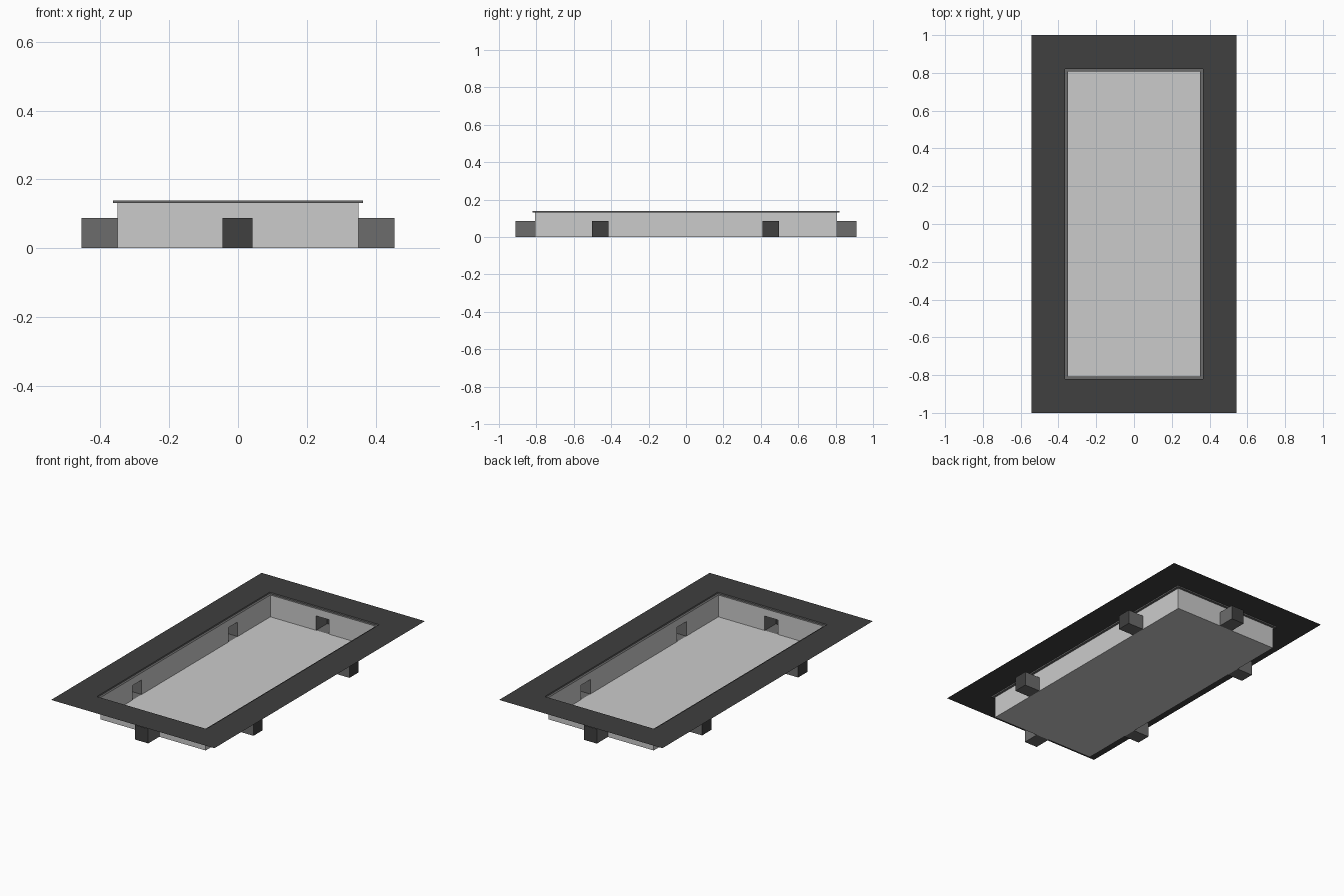
import bpy
import bmesh
from mathutils import Matrix, Vector

if "Cube" in bpy.data.objects:
    bpy.data.objects.remove(bpy.data.objects["Cube"])

X, Y = 0.35, 0.807          # tray half sizes
Z_LEDGE, Z_TOP = 0.131, 0.139
STEP = 0.014                # ledge width around the tray
BOX, DEPTH = 0.087, 0.105   # side box section and depth
OUT_X, OUT_Y = 0.543, 1.0   # surround half sizes


def paint(name, value):
    m = bpy.data.materials.new(name)
    m.diffuse_color = (value, value, value, 1)
    m.use_nodes = True
    m.node_tree.nodes["Principled BSDF"].inputs["Base Color"].default_value = m.diffuse_color
    return m


black = paint("black", 0.05)
charcoal = paint("charcoal", 0.15)


def build(name, polys, mats=()):
    """polys: list of (points, material index)"""
    bm = bmesh.new()
    for pts, mi in polys:
        f = bm.faces.new([bm.verts.new(p) for p in pts])
        f.material_index = mi
    bmesh.ops.remove_doubles(bm, verts=bm.verts, dist=1e-5)
    bmesh.ops.recalc_face_normals(bm, faces=bm.faces)
    me = bpy.data.meshes.new(name)
    bm.to_mesh(me)
    bm.free()
    for m in mats:
        me.materials.append(m)
    ob = bpy.data.objects.new(name, me)
    bpy.context.collection.objects.link(ob)
    return ob


def rect(x, y, z):
    return [Vector(p) for p in ((-x, -y, z), (x, -y, z), (x, y, z), (-x, y, z))]


def ring(a, b, mi):
    """Quads joining two four-cornered loops"""
    return [([a[i], a[(i + 1) % 4], b[(i + 1) % 4], b[i]], mi) for i in range(4)]


def wall(half, openings, place):
    """Upright wall with notches where the side boxes open into the tray"""
    pts = [(-half, 0)]
    for c in openings:
        l, r = c - BOX / 2, c + BOX / 2
        pts += [(l, 0), (l, BOX), (r, BOX), (r, 0)]
    pts += [(half, 0), (half, Z_LEDGE), (-half, Z_LEDGE)]
    return ([place(u, v) for u, v in pts], 0)


END, SIDE = [-0.002], [-0.459, 0.453]

# Tray: floor and notched walls
tray = [(rect(X, Y, 0), 0)]
for s in (-1, 1):
    tray.append(wall(X, END, lambda u, v: (u, s * Y, v)))
    tray.append(wall(Y, SIDE, lambda u, v: (s * X, u, v)))
build("tray", tray)

# Sunken ledge around the tray opening
inner = rect(X, Y, Z_LEDGE)
low = rect(X + STEP, Y + STEP, Z_LEDGE)
high = rect(X + STEP, Y + STEP, Z_TOP)
build("ledge", ring(inner, low, 0) + ring(low, high, 0), [charcoal])

# Flat surround sheet
build("surround", ring(high, rect(OUT_X, OUT_Y, Z_TOP), 0), [black])


# Side boxes: charcoal sides, black end cap, open towards the tray
def side_box(name, place):
    h = BOX / 2
    section = [(-h, 0), (h, 0), (h, BOX), (-h, BOX)]
    a = [place(u, 0, v) for u, v in section]
    b = [place(u, DEPTH, v) for u, v in section]
    build(name, ring(a, b, 0) + [(b, 1)], [charcoal, black])


for s, tag in ((-1, "front"), (1, "back")):
    for c in END:
        side_box(f"{tag}_box", lambda u, d, v: (c + u, s * (Y + d), v))
for s, tag in ((-1, "left"), (1, "right")):
    for i, c in enumerate(SIDE):
        side_box(f"{tag}_box_{i + 1}", lambda u, d, v: (s * (X + d), c + u, v))
